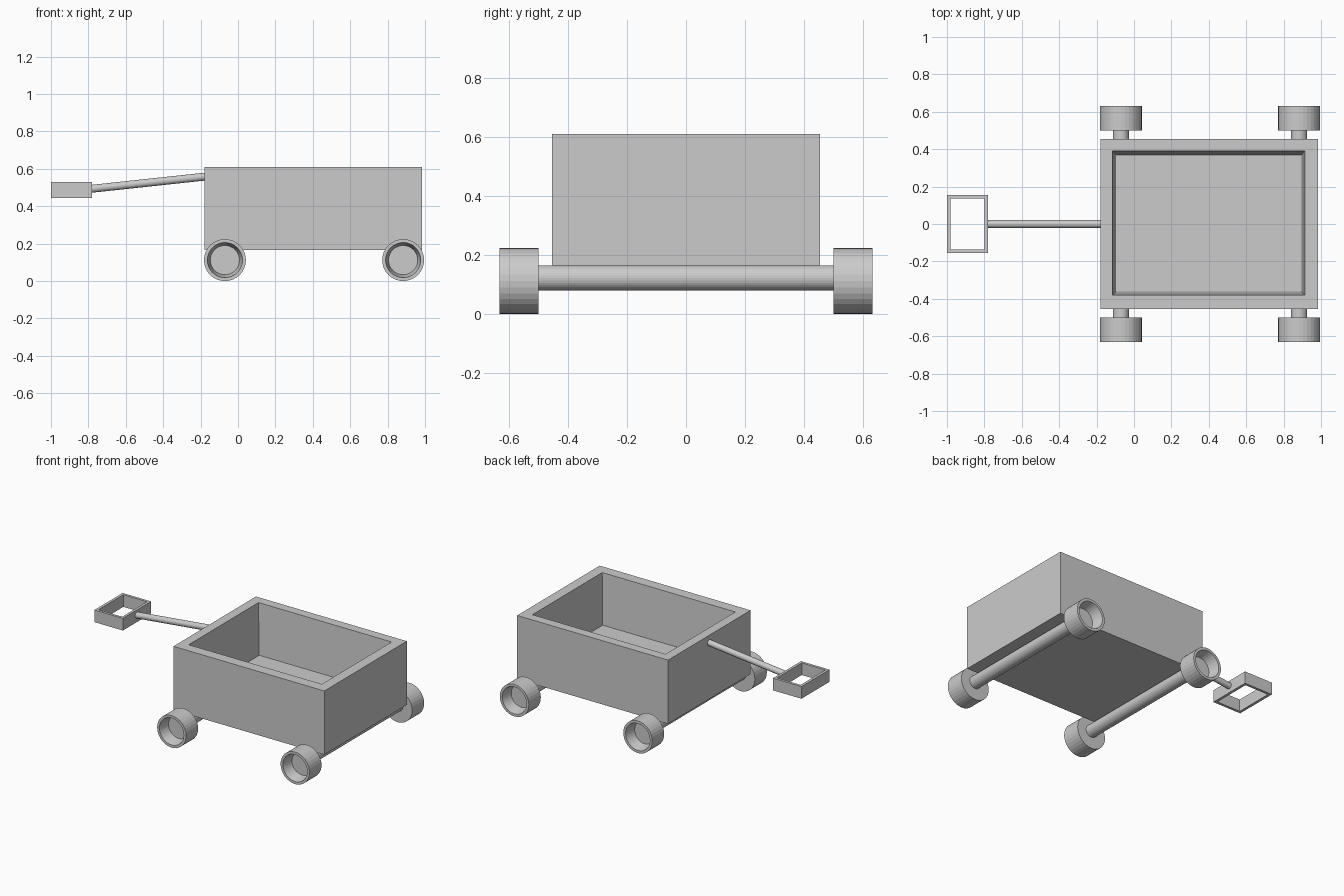
import bpy, bmesh
from mathutils import Vector

if "Cube" in bpy.data.objects:
    bpy.data.objects.remove(bpy.data.objects["Cube"])


def make(name, bm):
    bmesh.ops.recalc_face_normals(bm, faces=bm.faces)
    me = bpy.data.meshes.new(name)
    bm.to_mesh(me)
    bm.free()
    ob = bpy.data.objects.new(name, me)
    bpy.context.collection.objects.link(ob)
    return ob


def rect(bm, x0, x1, y0, y1, z):
    return [bm.verts.new(p) for p in ((x0, y0, z), (x1, y0, z), (x1, y1, z), (x0, y1, z))]


def skin(bm, loops, closed=False):
    """Bridge consecutive loops; cap the ends or join last to first."""
    pairs = list(zip(loops, loops[1:]))
    if closed:
        pairs.append((loops[-1], loops[0]))
    for a, b in pairs:
        n = len(a)
        for i in range(n):
            j = (i + 1) % n
            bm.faces.new((a[i], a[j], b[j], b[i]))
    if not closed:
        bm.faces.new(loops[0])
        bm.faces.new(loops[-1])


def lathe(name, start, axis, profile, segments=32):
    """Revolve (distance along axis, radius) pairs about an axis."""
    start, axis = Vector(start), Vector(axis).normalized()
    q = axis.to_track_quat('Z', 'Y')
    bm = bmesh.new()
    loops = []
    for d, r in profile:
        ring = bmesh.ops.create_circle(bm, segments=segments, radius=r)['verts']
        for v in ring:
            v.co = start + q @ Vector((v.co.x, v.co.y, d))
        loops.append(ring)
    skin(bm, loops)
    return make(name, bm)


# wagon bed: open box with slightly tapered inner walls
bm = bmesh.new()
skin(bm, [rect(bm, -0.18, 0.985, -0.455, 0.455, 0.165),
          rect(bm, -0.18, 0.985, -0.455, 0.455, 0.61),
          rect(bm, -0.115, 0.913, -0.38, 0.39, 0.61),
          rect(bm, -0.095, 0.895, -0.36, 0.37, 0.255)])
make("wagon_bed", bm)

# axles and wheels with recessed outer faces
wheel = [(0, 0.112), (0.132, 0.112), (0.132, 0.094), (0.055, 0.078)]
for end, x in (("front", -0.07), ("rear", 0.883)):
    lathe(end + "_axle", (x, -0.5, 0.122), (0, 1, 0), [(0, 0.043), (1.0, 0.043)])
    for side, s in (("left", -1), ("right", 1)):
        lathe(f"{end}_wheel_{side}", (x, s * 0.5, 0.112), (0, s, 0), wheel)

# pull rod
a, b = Vector((-0.17, 0, 0.559)), Vector((-0.785, 0, 0.493))
lathe("pull_rod", a, b - a, [(0, 0.021), ((b - a).length, 0.021)])

# rectangular grip frame
bm = bmesh.new()
outer, inner = (-1.0, -0.78, -0.155, 0.155), (-0.981, -0.798, -0.137, 0.137)
skin(bm, [rect(bm, *outer, 0.445), rect(bm, *outer, 0.53),
          rect(bm, *inner, 0.53), rect(bm, *inner, 0.445)], closed=True)
make("grip_frame", bm)
